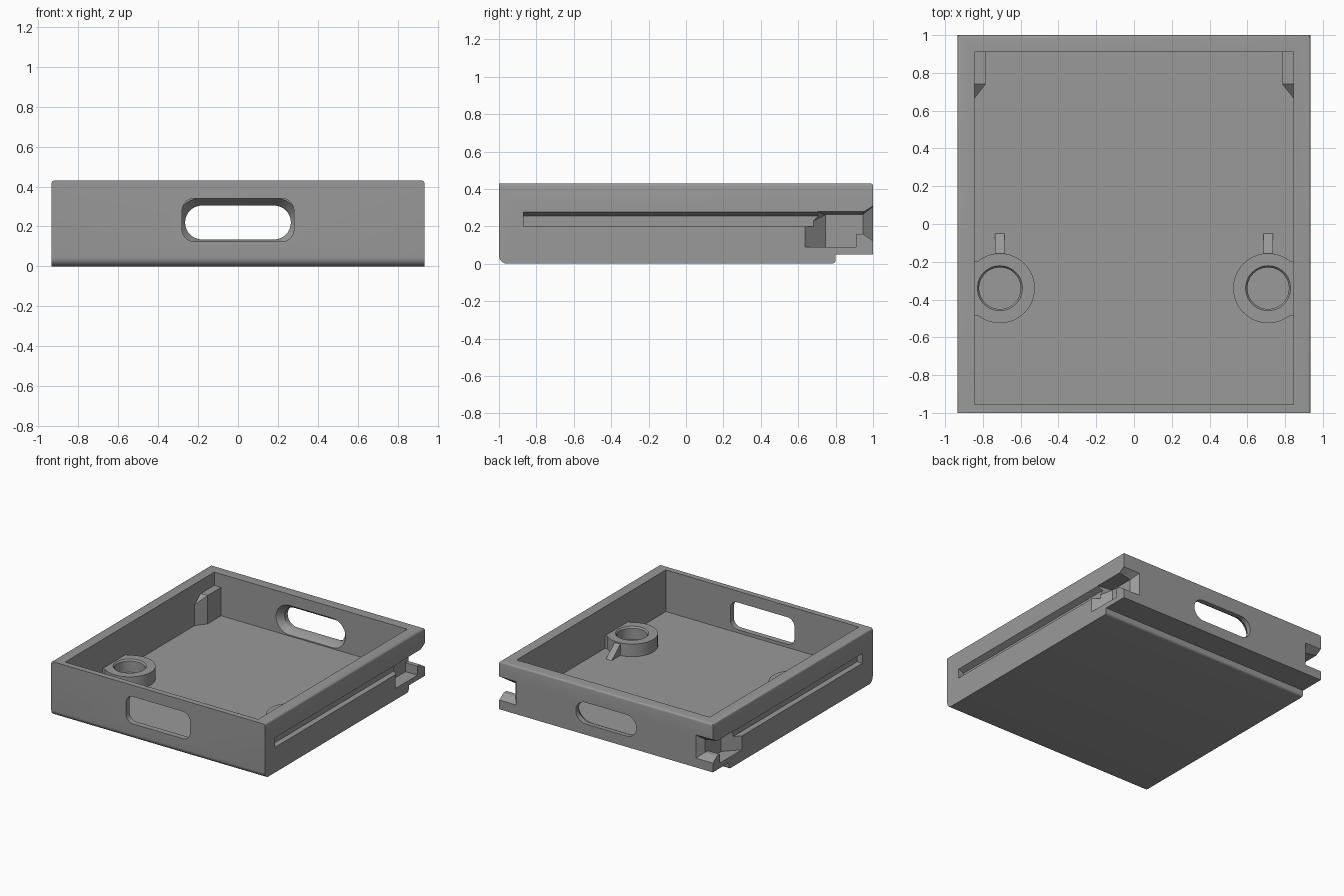
import bpy, bmesh, math

if "Cube" in bpy.data.objects:
    bpy.data.objects.remove(bpy.data.objects["Cube"])

grey = bpy.data.materials.new("mid_grey")
grey.diffuse_color = (0.32, 0.32, 0.32, 1)
grey.use_nodes = True
grey.node_tree.nodes["Principled BSDF"].inputs["Base Color"].default_value = grey.diffuse_color


def add_object(name, bm):
    bmesh.ops.recalc_face_normals(bm, faces=bm.faces[:])
    mesh = bpy.data.meshes.new(name)
    bm.to_mesh(mesh)
    bm.free()
    ob = bpy.data.objects.new(name, mesh)
    bpy.context.collection.objects.link(ob)
    mesh.materials.append(grey)
    return ob


def hull(name, points, side=1):
    """Convex solid around the points, optionally mirrored in x."""
    bm = bmesh.new()
    for x, y, z in points:
        bm.verts.new((x * side, y, z))
    res = bmesh.ops.convex_hull(bm, input=bm.verts[:])
    junk = [v for v in res["geom_interior"] if isinstance(v, bmesh.types.BMVert)]
    if junk:
        bmesh.ops.delete(bm, geom=junk, context='VERTS')
    bmesh.ops.dissolve_limit(bm, angle_limit=0.01, verts=bm.verts[:], edges=bm.edges[:])
    return add_object(name, bm)


def block(name, x0, x1, y0, y1, z0, z1, side=1):
    return hull(name, [(x, y, z) for x in (x0, x1) for y in (y0, y1) for z in (z0, z1)], side)


def disc(cx, cy, z, r, n=48):
    return [(cx + r * math.cos(2 * math.pi * i / n), cy + r * math.sin(2 * math.pi * i / n), z)
            for i in range(n)]


def slot(y, hw, z0, z1, r, n=10):
    """Rounded rectangle section in the xz plane."""
    pts = []
    for k, (sx, sz) in enumerate(((1, 1), (-1, 1), (-1, -1), (1, -1))):
        cx = sx * (hw - r)
        cz = z1 - r if sz > 0 else z0 + r
        for i in range(n + 1):
            a = math.pi / 2 * (k + i / n)
            pts.append((cx + r * math.cos(a), y, cz + r * math.sin(a)))
    return pts


def combine(target, tool, operation):
    mod = target.modifiers.new(operation, 'BOOLEAN')
    mod.operation = operation
    mod.solver = 'EXACT'
    mod.object = tool
    bpy.context.view_layer.objects.active = target
    bpy.ops.object.modifier_apply(modifier=mod.name)
    bpy.data.objects.remove(tool)


def cut(tool):
    combine(tray, tool, 'DIFFERENCE')


def join(tool):
    combine(tray, tool, 'UNION')


# Tray block: side profile with the stepped rear underside
W, H = 0.935, 0.43
profile = [(-1, 0), (0.8, 0), (0.8, 0.05), (1, 0.05), (1, H), (-1, H)]
bm = bmesh.new()
face = bm.faces.new([bm.verts.new((-W, y, z)) for y, z in profile])
ext = bmesh.ops.extrude_face_region(bm, geom=[face])
bmesh.ops.translate(bm, vec=(2 * W, 0, 0),
                    verts=[v for v in ext["geom"] if isinstance(v, bmesh.types.BMVert)])
bmesh.ops.recalc_face_normals(bm, faces=bm.faces[:])


def round_edges(test, size, segments):
    edges = [e for e in bm.edges if all(test(v.co) for v in e.verts)]
    bmesh.ops.bevel(bm, geom=edges, offset=size, segments=segments, profile=0.5,
                    affect='EDGES')


round_edges(lambda c: c.y < -0.99 and c.z < 0.01, 0.045, 8)
round_edges(lambda c: abs(c.y - 0.8) < 0.01 and c.z < 0.01, 0.02, 4)
top = [e for e in bm.edges if all(v.co.z > H - 0.001 for v in e.verts)
       and not all(v.co.y < -0.99 for v in e.verts)]
bmesh.ops.bevel(bm, geom=top, offset=0.015, segments=4, profile=0.5, affect='EDGES')
tray = add_object("tray", bm)

# Open cavity
cut(block("cavity", -0.845, 0.845, -0.955, 0.91, 0.1, 0.6))

# Front window and flared rear handle slot
cut(hull("front_window", slot(-1.05, 0.28, 0.125, 0.34, 0.06) + slot(-0.9, 0.28, 0.125, 0.34, 0.06)))
cut(hull("rear_slot", slot(1.05, 0.265, 0.135, 0.305, 0.085) + slot(0.96, 0.265, 0.135, 0.305, 0.085)))
cut(hull("rear_flare", slot(0.962, 0.265, 0.135, 0.305, 0.085) + slot(0.909, 0.305, 0.108, 0.342, 0.116)))

PX, PY = 0.71, -0.34
for s in (1, -1):
    # Round socket with wall web and sloping rib
    join(hull("socket", disc(PX, PY, 0.06, 0.185) + disc(PX, PY, 0.2, 0.185), s))
    join(block("socket_web", 0.80, 0.87, PY - 0.145, PY + 0.145, 0.06, 0.2, s))
    join(hull("socket_rib", [(x, y, z) for x in (PX - 0.025, PX + 0.025)
                             for y, z in ((-0.19, 0.06), (-0.19, 0.19), (-0.155, 0.19),
                                          (-0.05, 0.1), (-0.05, 0.06))], s))
    cut(hull("socket_bore", disc(PX, PY, 0.1, 0.11) + disc(PX, PY, 0.3, 0.11), s))
    cut(hull("socket_rim", disc(PX, PY, 0.185, 0.108) + disc(PX, PY, 0.205, 0.123), s))

    # Rear corner housing behind the latch pocket
    join(hull("corner_housing", [(0.87, 0.634, 0.06), (0.845, 0.665, 0.06), (0.785, 0.74, 0.06),
                                 (0.785, 0.93, 0.06), (0.87, 0.93, 0.06),
                                 (0.87, 0.665, 0.265), (0.845, 0.665, 0.265),
                                 (0.785, 0.74, 0.325), (0.87, 0.74, 0.325),
                                 (0.785, 0.93, 0.325), (0.87, 0.93, 0.325)], s))

    # Side rail groove with sloped upper wall
    cut(hull("side_groove", [(x, y, z) for y in (-0.87, 0.8)
                             for x, z in ((0.89, 0.2), (0.945, 0.2), (0.945, 0.28), (0.89, 0.255))], s))

    # Latch pocket with slanted front
    cut(hull("latch_pocket", [(0.945, 0.625, 0.09), (0.945, 0.625, 0.2), (0.945, 0.7, 0.28),
                              (0.945, 0.91, 0.28), (0.945, 0.91, 0.09),
                              (0.83, 0.745, 0.09), (0.83, 0.745, 0.262),
                              (0.83, 0.91, 0.262), (0.83, 0.91, 0.09)], s))

    # Pocket exit through the rear, flared outward
    cut(hull("pocket_exit", [(x, y, z) for y in (0.88, 1.02)
                             for x, z in ((0.83, 0.16), (0.945, 0.16), (0.945, 0.28), (0.83, 0.262))], s))
    cut(hull("exit_flare", [(0.83, 0.945, 0.16), (0.95, 0.945, 0.16), (0.95, 0.945, 0.275),
                            (0.83, 0.945, 0.262), (0.785, 1.005, 0.12), (0.95, 1.005, 0.12),
                            (0.95, 1.005, 0.312), (0.785, 1.005, 0.31)], s))

# Smooth curved areas, keep hard edges
bpy.ops.object.select_all(action='DESELECT')
tray.select_set(True)
bpy.context.view_layer.objects.active = tray
bpy.ops.object.shade_smooth_by_angle(angle=math.radians(30))
